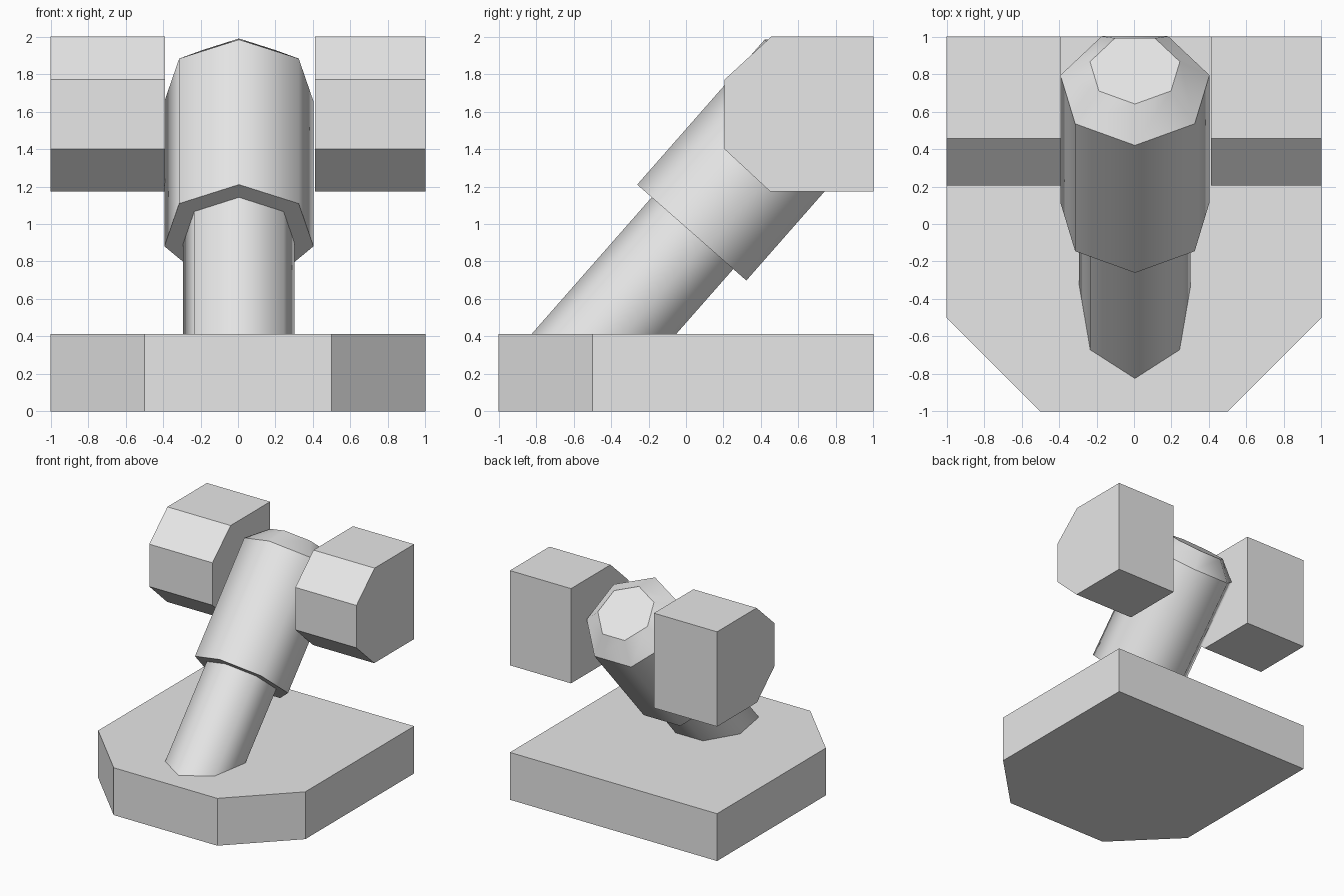
import bpy, bmesh
from math import sin, cos, tau
from mathutils import Vector

cube = bpy.data.objects.get("Cube")
if cube:
    bpy.data.objects.remove(cube, do_unlink=True)

grey = bpy.data.materials.new("plain_grey")
grey.use_nodes = True
grey.diffuse_color = (0.8, 0.8, 0.8, 1)
grey.node_tree.nodes["Principled BSDF"].inputs["Base Color"].default_value = (0.8, 0.8, 0.8, 1)


def finish(name, bm):
    bmesh.ops.recalc_face_normals(bm, faces=bm.faces[:])
    mesh = bpy.data.meshes.new(name)
    bm.to_mesh(mesh)
    bm.free()
    mesh.materials.append(grey)
    obj = bpy.data.objects.new(name, mesh)
    bpy.context.collection.objects.link(obj)
    return obj


def extrude_profile(name, points, offset):
    """Flat outline pushed along an offset into a closed block."""
    bm = bmesh.new()
    face = bm.faces.new([bm.verts.new(p) for p in points])
    out = bmesh.ops.extrude_face_region(bm, geom=[face], use_keep_orig=True)
    moved = [g for g in out["geom"] if isinstance(g, bmesh.types.BMVert)]
    bmesh.ops.translate(bm, vec=offset, verts=moved)
    return finish(name, bm)


# Tilted axis shared by both tubes; the seam between them is the origin
SIDES = 7
AXIS = Vector((0, 0.66, 0.751)).normalized()
ACROSS = Vector((1, 0, 0))
UP = ACROSS.cross(AXIS) * -1
UP = UP if UP.z > 0 else -UP
SEAM = Vector((0.005, 0.046, 0.941))


def tube(name, profile):
    """Seven-sided smooth tube from (distance along axis, radius) pairs."""
    bm = bmesh.new()
    rings = []
    for dist, radius in profile:
        angles = [tau * i / SIDES for i in range(SIDES)]
        rings.append([bm.verts.new(SEAM + AXIS * dist
                                   + (ACROSS * sin(a) + UP * cos(a)) * radius)
                      for a in angles])
    for low, high in zip(rings, rings[1:]):
        for i in range(SIDES):
            j = (i + 1) % SIDES
            bm.faces.new((low[i], low[j], high[j], high[i])).smooth = True
    bm.faces.new(rings[0])
    bm.faces.new(rings[-1])
    # Keep every rim crisp
    for ring in rings:
        for i in range(SIDES):
            bm.edges.get((ring[i], ring[(i + 1) % SIDES])).smooth = False
    return finish(name, bm)


# Base slab with cut front corners
base = [(-1, 1), (-1, -0.5), (-0.5, -1), (0.5, -1), (1, -0.5), (1, 1)]
extrude_profile("base", [(x, y, 0) for x, y in base], (0, 0, 0.413))

# Tilted arm: thin lower tube, thick upper tube with a chamfered end
tube("lower_arm", [(-1.0, 0.305), (0.02, 0.305)])
tube("upper_arm", [(0, 0.408), (1.03, 0.408), (1.18, 0.246)])

# Side blocks with chamfered front edges
block = [(1, 1.173), (1, 2), (0.455, 2), (0.205, 1.77), (0.205, 1.4), (0.45, 1.173)]
for name, inner, outer in (("right_block", -0.39, -1), ("left_block", 0.41, 1)):
    extrude_profile(name, [(inner, y, z) for y, z in block], (outer - inner, 0, 0))
